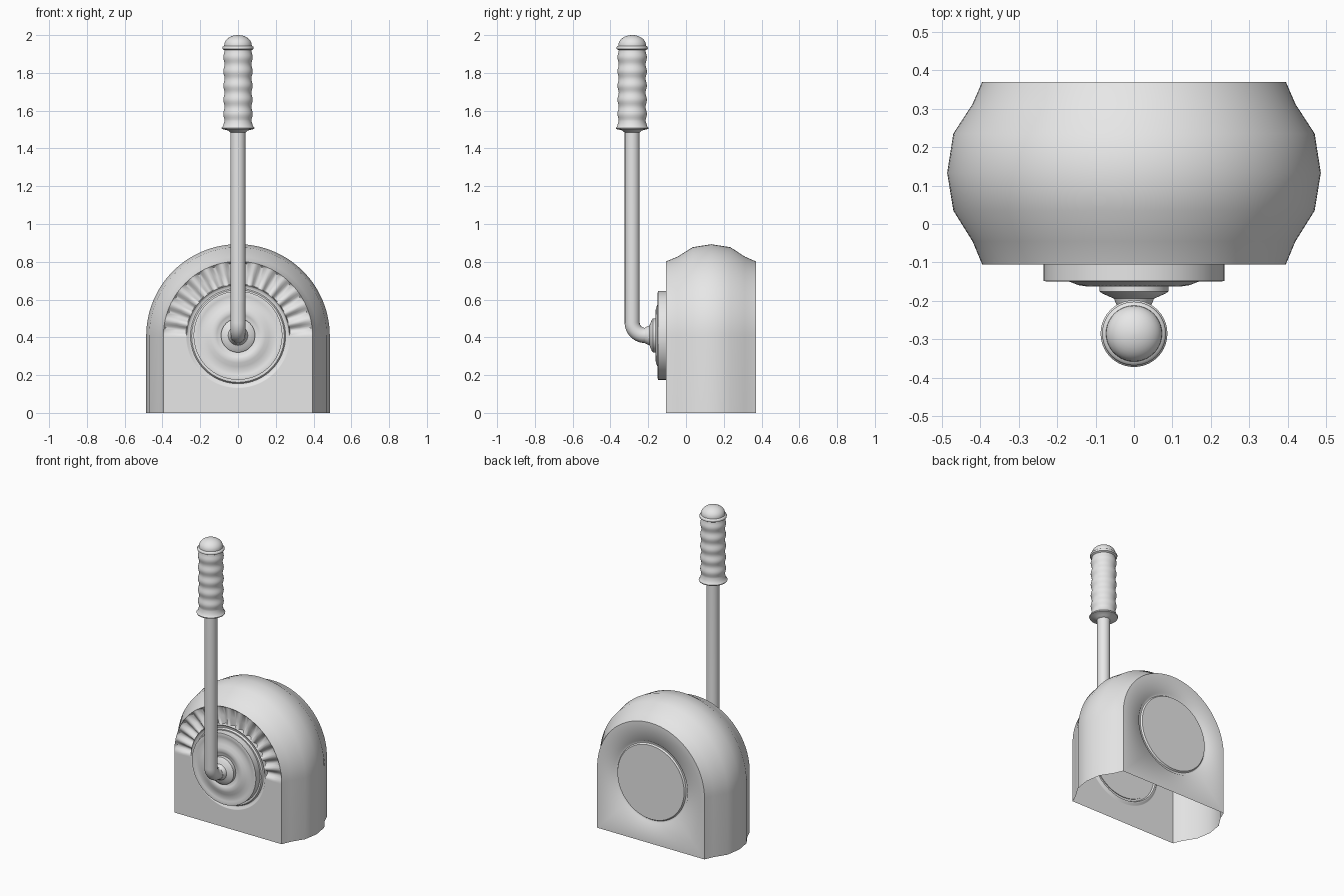
import bpy, bmesh, math
from math import sin, cos, pi, radians
from mathutils import Matrix

cube = bpy.data.objects.get("Cube")
if cube:
    bpy.data.objects.remove(cube, do_unlink=True)

grey = bpy.data.materials.new("light_grey")
grey.use_nodes = True
grey.diffuse_color = (0.8, 0.8, 0.8, 1)
for node in grey.node_tree.nodes:
    if node.type == 'BSDF_PRINCIPLED':
        node.inputs["Base Color"].default_value = (0.8, 0.8, 0.8, 1)

AXIS_Z = 0.407            # height of the pivot and arch centre
FRONT, BACK = -0.105, 0.37
FACE_R = 0.395            # half-width of the flat front and back


def finish(bm, name, angle=35, recalc=True):
    if recalc:
        bmesh.ops.recalc_face_normals(bm, faces=bm.faces[:])
    mesh = bpy.data.meshes.new(name)
    bm.to_mesh(mesh)
    bm.free()
    obj = bpy.data.objects.new(name, mesh)
    bpy.context.collection.objects.link(obj)
    mesh.materials.append(grey)
    mesh.shade_smooth()
    mesh.set_sharp_from_angle(angle=radians(angle))
    return obj


def bridge(bm, a, b, closed=True):
    n = len(a)
    for i in range(n if closed else n - 1):
        j = (i + 1) % n
        bm.faces.new((a[i], a[j], b[j], b[i]))


def lathe(name, profile, matrix, segs=48, angle=35):
    """Revolve (radius, height) pairs about local z and cap both ends."""
    bm = bmesh.new()
    rings = [[bm.verts.new((r * cos(2 * pi * i / segs), r * sin(2 * pi * i / segs), h))
              for i in range(segs)] for r, h in profile]
    for a, b in zip(rings, rings[1:]):
        bridge(bm, a, b)
    bm.faces.new(rings[0])
    bm.faces.new(rings[-1])
    bm.transform(matrix)
    return finish(bm, name, angle)


# Bulged arch shell, open underneath
bm = bmesh.new()
sections = [(FRONT, FACE_R), (-0.045, 0.42), (0.035, 0.47), (0.133, 0.486),
            (0.235, 0.47), (0.312, 0.42), (BACK, FACE_R)]
arch_steps = 56
rows = []
for y, r in sections:
    outline = [(r, 0)]
    outline += [(r * cos(pi * i / arch_steps), AXIS_Z + r * sin(pi * i / arch_steps))
                for i in range(arch_steps + 1)]
    outline.append((-r, 0))
    rows.append([bm.verts.new((x, y, z)) for x, z in outline])
for a, b in zip(rows, rows[1:]):
    bridge(bm, a, b, closed=False)
finish(bm, "housing_shell", 40)


def panel(name, y, inward, fluted):
    """Flat arch plate with a pressed ring, and optionally a fan of flutes."""
    bm = bmesh.new()
    n = 224
    flutes = 14
    # radius, ring depth, flute depth
    rings = [(0.245, 0, 0), (0.252, 0.010, 0), (0.263, 0.010, 0), (0.272, 0, 0)]
    if fluted:
        rings += [(0.276, 0, 0.026), (0.33, 0, 0.022), (0.385, 0, 0.016)]
    loops = []
    for r, ring_depth, flute_depth in rings:
        loop = []
        for i in range(n):
            t = 2 * pi * i / n
            d = ring_depth
            if t < pi:
                d += flute_depth * (0.5 - 0.5 * cos(2 * flutes * t))
            loop.append(bm.verts.new((r * cos(t), y + inward * d, AXIS_Z + r * sin(t))))
        loops.append(loop)
    # outer edge: semicircle above, box below
    edge = []
    for i in range(n):
        t = 2 * pi * i / n
        c, s = cos(t), sin(t)
        if t <= pi:
            edge.append(bm.verts.new((FACE_R * c, y, AXIS_Z + FACE_R * s)))
        else:
            m = max(abs(c), abs(s))
            edge.append(bm.verts.new((FACE_R * c / m, y, AXIS_Z + AXIS_Z * s / m)))
    loops.append(edge)
    for a, b in zip(loops, loops[1:]):
        bridge(bm, a, b)
    bm.faces.new(list(reversed(loops[0])))
    bm.normal_update()
    bmesh.ops.reverse_faces(bm, faces=[f for f in bm.faces if f.normal.y * inward > 0])
    finish(bm, name, 50, recalc=False)


panel("front_panel", FRONT, 1, True)
panel("back_panel", BACK, -1, False)

# Round dial and lever hub, turned to face the front
to_front = Matrix.Translation((0, 0, AXIS_Z + 0.003)) @ Matrix.Rotation(radians(90), 4, 'X')
lathe("dial", [(0.235, 0.10), (0.235, 0.148), (0.225, 0.150), (0.21, 0.146), (0.19, 0.145),
               (0.165, 0.151), (0.145, 0.159), (0.125, 0.162), (0.112, 0.158),
               (0.10, 0.152)], to_front, 64)
lathe("hub", [(0.09, 0.145), (0.09, 0.175), (0.082, 0.181), (0.066, 0.188),
              (0.052, 0.194), (0.048, 0.205), (0.041, 0.218)], to_front)

# Bent lever rod
curve = bpy.data.curves.new("lever_rod", 'CURVE')
curve.dimensions = '3D'
curve.bevel_depth = 0.04
curve.bevel_resolution = 6
curve.use_fill_caps = True
spline = curve.splines.new('POLY')
ROD_Y, BEND = -0.285, 0.068
ROD_Z = AXIS_Z + 0.003
path = [(-0.19, ROD_Z)]
for i in range(11):
    t = pi / 2 * i / 10
    path.append((ROD_Y + BEND * (1 - sin(t)), ROD_Z + BEND * (1 - cos(t))))
path.append((ROD_Y, 1.52))
spline.points.add(len(path) - 1)
for point, (y, z) in zip(spline.points, path):
    point.co = (0, y, z, 1)
rod = bpy.data.objects.new("lever_rod", curve)
bpy.context.collection.objects.link(rod)
curve.materials.append(grey)
bpy.ops.object.select_all(action='DESELECT')
rod.select_set(True)
bpy.context.view_layer.objects.active = rod
bpy.ops.object.convert(target='MESH')
rod = bpy.context.view_layer.objects.active
rod.data.shade_smooth()
rod.data.set_sharp_from_angle(angle=radians(40))

# Rippled grip with flange, collar and domed end
grip = [(0.041, 1.485), (0.052, 1.495), (0.085, 1.503), (0.087, 1.509), (0.080, 1.516), (0.076, 1.53)]
for i in range(41):
    t = i / 40
    grip.append((0.0745 - 0.0035 * cos(2 * pi * 5 * t), 1.545 + 0.375 * t))
grip += [(0.082, 1.926), (0.083, 1.934), (0.080, 1.940), (0.073, 1.943)]
for i in range(9):
    t = pi / 2 * i / 9
    grip.append((0.073 * cos(t), 1.947 + 0.053 * sin(t)))
grip.append((0.003, 2.0))
lathe("grip", grip, Matrix.Translation((0, ROD_Y, 0)), 40, 45)
